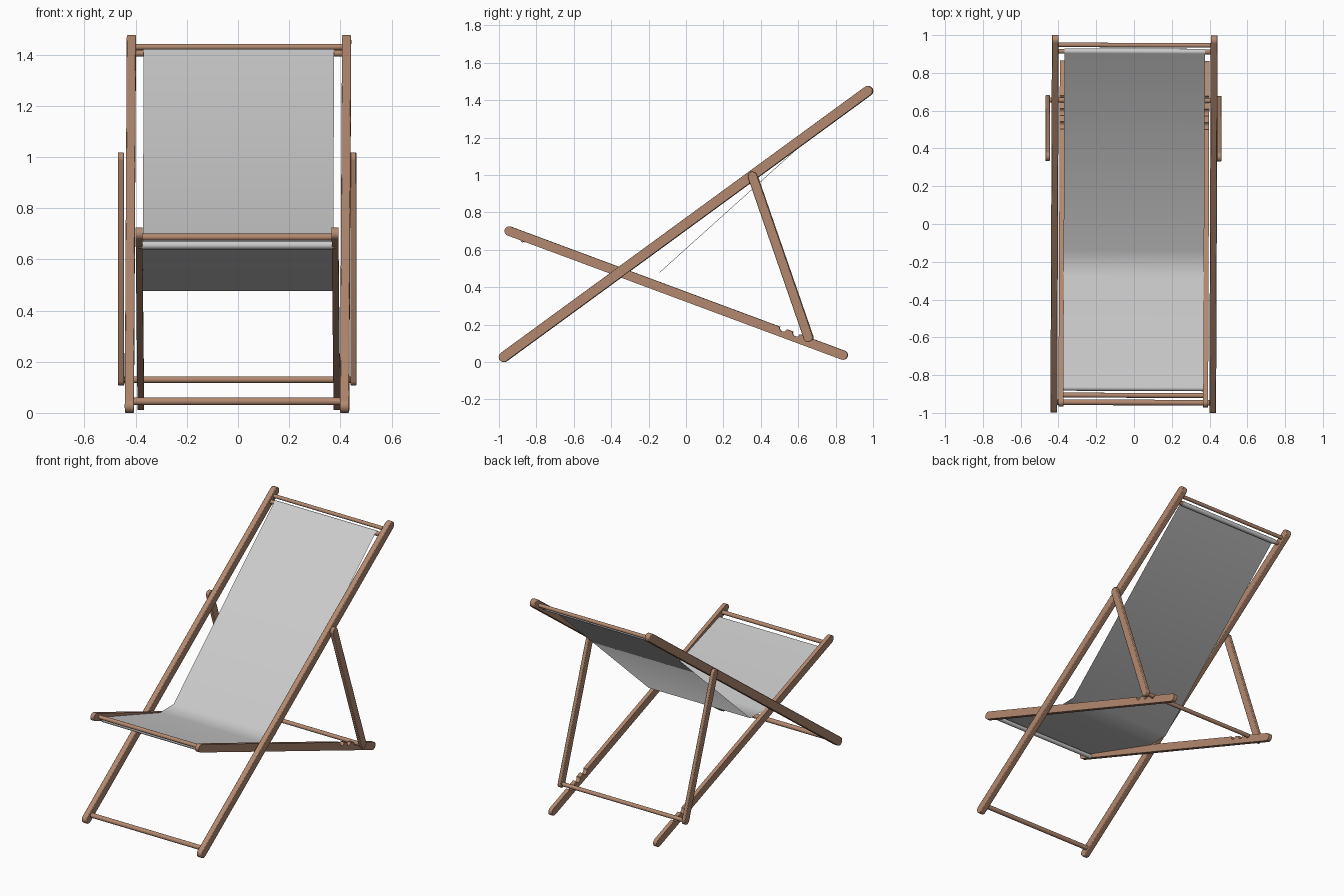
import bpy, bmesh, math
from mathutils import Vector, Matrix

if "Cube" in bpy.data.objects:
    bpy.data.objects.remove(bpy.data.objects["Cube"])

wood = bpy.data.materials.new("wood")
wood.diffuse_color = (0.45, 0.25, 0.16, 1)
wood.use_nodes = True
wood.node_tree.nodes["Principled BSDF"].inputs["Base Color"].default_value = wood.diffuse_color
YAW = Matrix.Rotation(-0.004, 4, 'Z')   # whole chair is turned very slightly


def finish(name, bm, mat=None, smooth=35):
    bmesh.ops.transform(bm, matrix=YAW, verts=bm.verts)
    me = bpy.data.meshes.new(name)
    bm.to_mesh(me)
    bm.free()
    ob = bpy.data.objects.new(name, me)
    bpy.context.collection.objects.link(ob)
    if mat:
        me.materials.append(mat)
    bpy.ops.object.select_all(action='DESELECT')
    ob.select_set(True)
    bpy.context.view_layer.objects.active = ob
    bpy.ops.object.shade_smooth_by_angle(angle=math.radians(smooth))
    return ob


def arc(cu, cv, r, a0, a1, n):
    return [(cu + r * math.cos(math.radians(a0 + (a1 - a0) * i / n)),
             cv + r * math.sin(math.radians(a0 + (a1 - a0) * i / n))) for i in range(n + 1)]


def rail(name, p0, p1, r, x, width, notches=()):
    """Round-ended slat from p0 to p1 in the (y, z) plane, notched along its upper edge."""
    a, b = Vector(p0), Vector(p1)
    d = (b - a).normalized()
    n = Vector((-d.y, d.x))
    length = (b - a).length
    prof = arc(0, 0, r, 90, 270, 10) + arc(length, 0, r, -90, 90, 10)
    for y in sorted(notches, reverse=True):
        prof += arc((y - p0[0]) / d.x + 0.008, r, 0.02, 0, -180, 8)
    bm = bmesh.new()
    vs = []
    for u, v in prof:
        p = a + d * u + n * v
        vs.append(bm.verts.new((x - width / 2, p.x, p.y)))
    f = bm.faces.new(vs)
    ext = bmesh.ops.extrude_face_region(bm, geom=[f])
    bmesh.ops.translate(bm, vec=(width, 0, 0),
                        verts=[g for g in ext['geom'] if isinstance(g, bmesh.types.BMVert)])
    bmesh.ops.recalc_face_normals(bm, faces=bm.faces)
    ob = finish(name, bm, wood)
    if not notches:
        bev = ob.modifiers.new("soft_edges", 'BEVEL')
        bev.width, bev.segments = 0.004, 2


def bar(name, y, z, r, half):
    bm = bmesh.new()
    bmesh.ops.create_cone(bm, cap_ends=True, segments=20, radius1=r, radius2=r, depth=2 * half,
                          matrix=Matrix.Translation((0, y, z)) @ Matrix.Rotation(math.pi / 2, 4, 'Y'))
    finish(name, bm, wood)


# side rails and props, one per side
for s, side in ((-1, "left"), (1, "right")):
    rail(side + "_back_rail", (-0.973, 0.027), (0.973, 1.449), 0.027, s * 0.4205, 0.036)
    rail(side + "_seat_rail", (-0.944, 0.70), (0.84, 0.037), 0.025, s * 0.383, 0.026,
         notches=(0.505, 0.575, 0.645))
    rail(side + "_prop", (0.655, 0.132), (0.357, 0.993), 0.025, s * 0.454 - 0.005, 0.024)

# cross bars
bar("foot_bar", -0.945, 0.045, 0.015, 0.415)
bar("prop_bar", 0.655, 0.13, 0.013, 0.456)
bar("seat_front_bar", -0.907, 0.687, 0.013, 0.385)
bar("top_bar", 0.947, 1.43, 0.012, 0.415)
bar("upper_fabric_rod", 0.913, 1.405, 0.013, 0.41)
bar("lower_fabric_rod", -0.868, 0.655, 0.013, 0.385)

# fabric sling wrapped round both rods
prof = arc(-0.868, 0.655, 0.016, 10, -285, 14)
prof += [(-0.28, 0.477), (-0.14, 0.48)]
prof += arc(0.913, 1.405, 0.016, 132, -190, 14)
bm = bmesh.new()
rows = [[bm.verts.new((x, y, z)) for x in (-0.372, 0, 0.372)] for y, z in prof]
for r0, r1 in zip(rows, rows[1:]):
    for i in range(2):
        bm.faces.new((r0[i], r0[i + 1], r1[i + 1], r1[i]))
finish("fabric_sling", bm, smooth=60)
